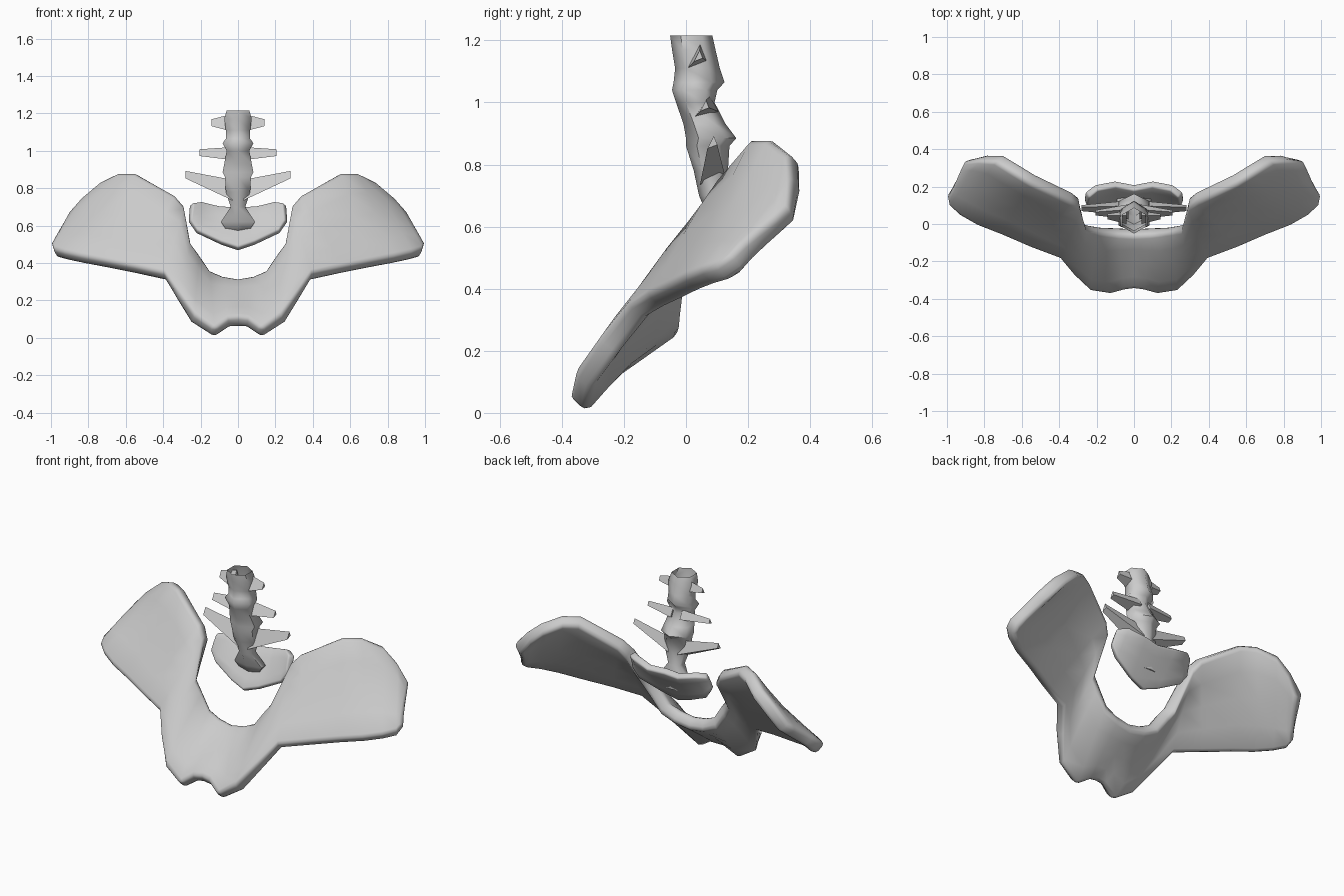
import bpy, bmesh, math
from mathutils import Vector

if "Cube" in bpy.data.objects:
    bpy.data.objects.remove(bpy.data.objects["Cube"], do_unlink=True)

bone = bpy.data.materials.new("bone_grey")
bone.use_nodes = True
bone.diffuse_color = (0.6, 0.6, 0.6, 1)
bone.node_tree.nodes["Principled BSDF"].inputs["Base Color"].default_value = (0.6, 0.6, 0.6, 1)


def finish(bm, name, open_faces=()):
    """Turn a bmesh into a named, coloured object, leaving some faces open."""
    bm.normal_update()
    bmesh.ops.recalc_face_normals(bm, faces=bm.faces)
    if open_faces:
        bmesh.ops.delete(bm, geom=list(open_faces), context="FACES_ONLY")
    mesh = bpy.data.meshes.new(name)
    bm.to_mesh(mesh)
    bm.free()
    mesh.materials.append(bone)
    obj = bpy.data.objects.new(name, mesh)
    bpy.context.collection.objects.link(obj)
    return obj


def smooth(obj, degrees):
    bpy.ops.object.select_all(action="DESELECT")
    obj.select_set(True)
    bpy.context.view_layer.objects.active = obj
    bpy.ops.object.shade_smooth_by_angle(angle=math.radians(degrees))


def loft(bm, rings, closed):
    """Skin a list of equally long point rows."""
    rows = [[bm.verts.new(p) for p in ring] for ring in rings]
    count = len(rows[0])
    for a, b in zip(rows, rows[1:]):
        for i in range(count if closed else count - 1):
            j = (i + 1) % count
            bm.faces.new((a[i], a[j], b[j], b[i]))
    return rows


def bone_plate(name, upper, lower, thickness, swell, rim):
    """Mirrored plate between two edges, swelling forward near the hip and dished in the wing."""
    bm = bmesh.new()
    stations = []
    for u, l in zip(upper, lower):
        row = []
        for k in range(5):
            t = k / 4
            p = Vector(u).lerp(Vector(l), t)
            p.y -= swell * math.sin(math.pi * t) * math.sin(2 * math.pi * p.x / .9)
            row.append(p)
        stations.append(row)
    loft(bm, stations, False)
    obj = finish(bm, name)
    mirror = obj.modifiers.new("mirror", "MIRROR")
    mirror.use_clip = True
    solid = obj.modifiers.new("thickness", "SOLIDIFY")
    solid.thickness = thickness
    solid.offset = 0
    bevel = obj.modifiers.new("rounded_rim", "BEVEL")
    bevel.width = rim
    bevel.segments = 2
    bevel.limit_method = "ANGLE"
    bevel.angle_limit = math.radians(50)
    smooth(obj, 60)


# Pelvis: pubic trough in the middle, dished wings at the sides
pelvis_upper = [(0, -.04, .29), (.09, -.035, .305), (.17, -.03, .34), (.23, -.02, .43),
                (.27, -.01, .49), (.295, .12, .69), (.335, .145, .745), (.54, .24, .865),
                (.62, .29, .865), (.715, .35, .815), (.80, .355, .74), (.885, .34, .635)]
pelvis_lower = [(0, -.33, .085), (.05, -.335, .08), (.125, -.352, .024), (.24, -.335, .10),
                (.32, -.25, .215), (.39, -.16, .325), (.55, -.10, .36), (.70, -.035, .39),
                (.83, .015, .415), (.92, .065, .435), (.975, .115, .45), (.985, .165, .485)]
bone_plate("pelvis", pelvis_upper, pelvis_lower, .076, .018, .022)

# Sacrum: small curved plate behind the spine
sacrum_upper = [(0, .195, .69), (.10, .215, .695), (.20, .195, .72), (.25, .155, .715)]
sacrum_lower = [(0, .06, .475), (.09, .075, .505), (.22, .11, .565), (.26, .12, .625)]
bone_plate("sacrum", sacrum_upper, sacrum_lower, .04, .005, .01)

# Spine column: six-sided rings given as height, y centre, x radius, y radius
spine = [(1.215, .017, .07, .068), (1.17, .025, .085, .07), (1.11, .037, .075, .072),
         (1.065, .042, .075, .082), (1.04, .028, .095, .073), (1.0, .03, .07, .062),
         (.93, .06, .085, .068), (.885, .081, .095, .081), (.86, .07, .08, .07),
         (.78, .08, .075, .055), (.70, .09, .045, .048), (.62, .115, .105, .04),
         (.56, .125, .06, .02)]
bm = bmesh.new()
angles = [math.radians(30 + 60 * i) for i in range(6)]
rows = loft(bm, [[(rx * math.cos(a), yc + ry * math.sin(a), z) for a in angles]
                 for z, yc, rx, ry in spine], True)
bm.faces.new(rows[-1])
top = bm.faces.new(rows[0])
smooth(finish(bm, "spine_column", [top]), 65)

# Side processes: tapered wedges, root and tip as x, y, z, half depth, half height
processes = {
    "upper": ((.04, .035, 1.15, .035, .045), (.143, .04, 1.15, .014, .018)),
    "middle": ((.03, .065, .985, .04, .035), (.205, .06, .99, .014, .018)),
    "lower": ((.03, .085, .79, .04, .055), (.28, .085, .872, .016, .02)),
}
for level, ends in processes.items():
    for side, sx in (("left", 1), ("right", -1)):
        bm = bmesh.new()
        rows = loft(bm, [[(sx * x, y - d, z - h), (sx * x, y + d, z - h * .4),
                          (sx * x, y + d * .3, z + h)] for x, y, z, d, h in ends], True)
        for row in rows:
            bm.faces.new(row)
        smooth(finish(bm, f"{level}_process_{side}"), 30)
